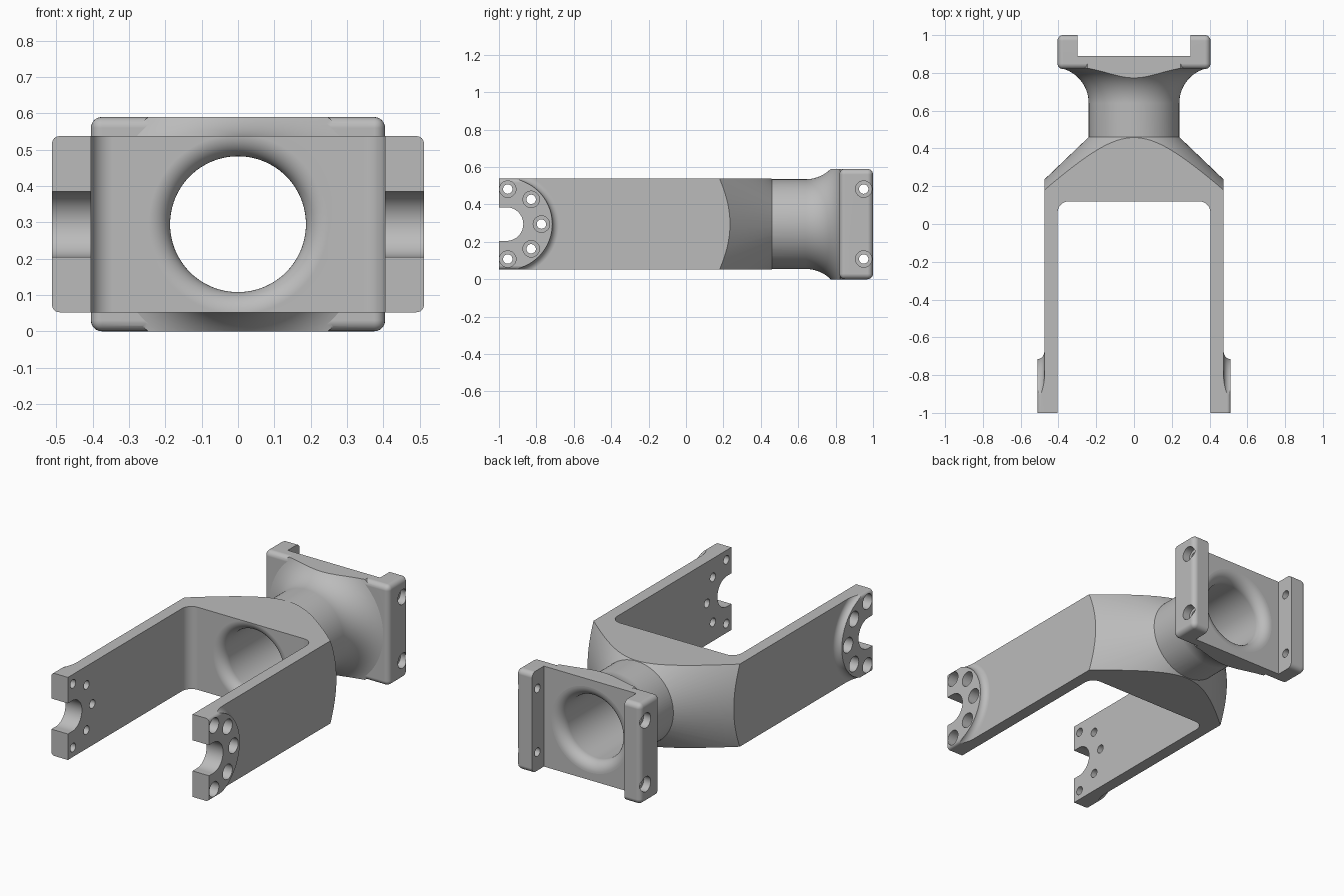
import bpy, bmesh
from math import sin, cos, pi, radians, sqrt
from mathutils import Vector, Matrix

default = bpy.data.objects.get("Cube")
if default:
    bpy.data.objects.remove(default, do_unlink=True)

MID = 0.295            # height of the bore axis
HALF_H = 0.2425        # half height of the fork
ARM_IN, ARM_OUT, PAD_OUT = 0.405, 0.475, 0.512
HUB_Y = -0.96          # centre of the arm end pads

grey = bpy.data.materials.new("satin grey")
grey.use_nodes = True
grey.diffuse_color = (0.5, 0.5, 0.5, 1)
grey.node_tree.nodes["Principled BSDF"].inputs["Base Color"].default_value = (0.5, 0.5, 0.5, 1)


def finish(bm, name):
    bmesh.ops.recalc_face_normals(bm, faces=bm.faces)
    mesh = bpy.data.meshes.new(name)
    bm.to_mesh(mesh)
    bm.free()
    mesh.materials.append(grey)
    obj = bpy.data.objects.new(name, mesh)
    bpy.context.collection.objects.link(obj)
    return obj


def box(name, lo, hi, radius=0, along="xyz"):
    """Box between two corners, rounding the edges that run along the given axes."""
    bm = bmesh.new()
    lo, hi = Vector(lo), Vector(hi)
    size = hi - lo
    bmesh.ops.create_cube(bm, size=1, matrix=Matrix.Translation((lo + hi) / 2)
                          @ Matrix.Diagonal((*size, 1)))
    if radius:
        edges = []
        for e in bm.edges:
            d = e.verts[1].co - e.verts[0].co
            axis = max(range(3), key=lambda i: abs(d[i]))
            if "xyz"[axis] in along:
                edges.append(e)
        bmesh.ops.bevel(bm, geom=edges, offset=radius, segments=6, profile=0.5,
                        affect="EDGES")
    return finish(bm, name)


def lathe(name, profile, direction, origin=(0, 0, 0), steps=96):
    """Solid of revolution from (radius, distance along axis) points."""
    bm = bmesh.new()
    verts = [bm.verts.new((r, 0, a)) for r, a in profile]
    edges = [bm.edges.new(pair) for pair in zip(verts, verts[1:])]
    bmesh.ops.spin(bm, geom=verts + edges, cent=(0, 0, 0), axis=(0, 0, 1),
                   angle=2 * pi, steps=steps)
    bmesh.ops.remove_doubles(bm, verts=bm.verts, dist=1e-5)
    bmesh.ops.holes_fill(bm, edges=[e for e in bm.edges if e.is_boundary], sides=0)
    turn = Vector((0, 0, 1)).rotation_difference(Vector(direction)).to_matrix().to_4x4()
    bmesh.ops.transform(bm, matrix=Matrix.Translation(origin) @ turn, verts=bm.verts)
    return finish(bm, name)


def arc(cr, ca, radius, start, end, n=10):
    """Arc points for a lathe profile, angles in degrees."""
    out = []
    for i in range(n + 1):
        t = radians(start + (end - start) * i / n)
        out.append((cr + radius * cos(t), ca + radius * sin(t)))
    return out


def apply(target, mod):
    bpy.context.view_layer.objects.active = target
    bpy.ops.object.modifier_apply(modifier=mod.name)


def combine(target, tool, operation):
    mod = target.modifiers.new(operation.title(), "BOOLEAN")
    mod.operation, mod.solver, mod.object = operation, "EXACT", tool
    apply(target, mod)
    bpy.data.objects.remove(tool, do_unlink=True)


# Fork body: a block trimmed by a cone that narrows to the neck
body = box("fork_bracket", (-ARM_OUT, -1, -HALF_H), (ARM_OUT, 0.6, HALF_H))
cone = lathe("cone_trim", [(0.9, -1.2), (0.9, -0.2), (0.7, 0.02), (0.238, 0.462)], (0, 1, 0))
combine(body, cone, "INTERSECT")

# Opening between the arms, with rounded inner corners
opening = box("arm_opening", (-ARM_IN, -1.2, -0.5), (ARM_IN, 0.12, 0.5), 0.06, "z")
combine(body, opening, "DIFFERENCE")

# Neck flaring into the mounting plate
flare = [p for p in arc(0.43, 0.64, 0.19, 180, 90, 24) if p[0] < 0.385]
flare += [(0.385, 0.64 + sqrt(0.19 ** 2 - 0.045 ** 2)), (0.385, 0.86)]
neck = lathe("neck", [(0.24, 0.3)] + flare, (0, 1, 0))
combine(neck, box("neck_trim", (-0.5, 0.1, -MID), (0.5, 0.95, MID)), "INTERSECT")
combine(body, neck, "UNION")

# Mounting plate with two side rails
plate = box("mounting_plate", (-0.405, 0.82, -MID), (0.405, 1, MID), 0.03)
combine(plate, box("rail_gap", (-0.3, 0.89, -0.5), (0.3, 1.2, 0.5)), "DIFFERENCE")
combine(body, plate, "UNION")

# Bore with rounded mouths at both ends
bore_profile = [(0.247, 0.0)] + arc(0.247, 0.18, 0.06, 270, 180)
bore_profile += arc(0.25, 0.827, 0.063, 180, 90) + [(0.25, 1.1)]
combine(body, lathe("bore", bore_profile, (0, 1, 0)), "DIFFERENCE")

# Round pads on the arm ends, blending into the arms
for side in (-1, 1):
    lip = PAD_OUT - ARM_OUT
    profile = [(0.245, PAD_OUT + 0.05)] + arc(0.245 + lip, PAD_OUT, lip, 180, 270)
    profile.append((0.245 + lip, 0.43))
    pad = lathe("end_pad", profile, (side, 0, 0), (0, HUB_Y, 0))
    xs = sorted((side * 0.44, side * PAD_OUT))
    trim = box("pad_trim", (xs[0], -1, -HALF_H), (xs[1], -0.5, HALF_H), 0.02, "y")
    combine(pad, trim, "INTERSECT")
    combine(body, pad, "UNION")

# Open notch in both arm ends
combine(body, lathe("notch_round", [(0.09, -0.7), (0.09, 0.7)], (1, 0, 0), (0, HUB_Y, 0), 64),
        "DIFFERENCE")
combine(body, box("notch_slot", (-0.7, -1.2, -0.0899), (0.7, HUB_Y, 0.0899)), "DIFFERENCE")

# Counterbored screw holes in the pads and rails
pad_holes = [(HUB_Y + 0.187 * cos(radians(a)), 0.187 * sin(radians(a))) for a in (-45, 0, 45)]
pad_holes += [(-0.953, z) for z in (-0.187, 0.187)]
rail_holes = [(0.95, z) for z in (-0.187, 0.187)]
for side in (-1, 1):
    for holes, inner, floor in ((pad_holes, 0.35, 0.45), (rail_holes, 0.25, 0.36)):
        for y, z in holes:
            steps = [(0.025, inner), (0.025, floor), (0.044, floor), (0.044, 0.6)]
            combine(body, lathe("screw_hole", steps, (side, 0, 0), (0, y, z), 32), "DIFFERENCE")

# Stand on the ground and shade
body.data.transform(Matrix.Translation((0, 0, MID)))
bpy.ops.object.select_all(action="DESELECT")
body.select_set(True)
bpy.context.view_layer.objects.active = body
bpy.ops.object.shade_smooth_by_angle(angle=radians(30))
weighted = body.modifiers.new("Weighted Normals", "WEIGHTED_NORMAL")
weighted.keep_sharp = True
